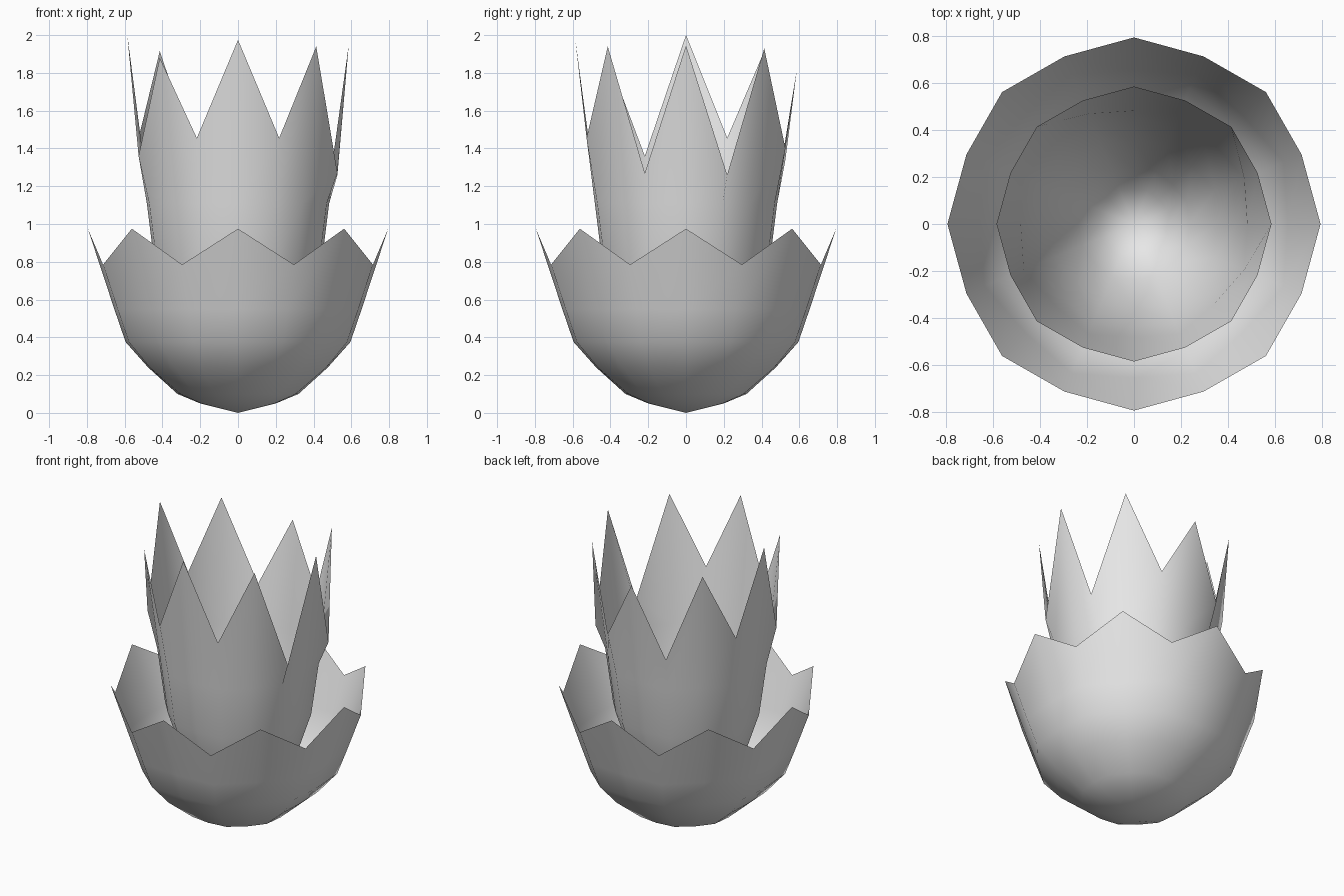
import bpy
import bmesh
import math

cube = bpy.data.objects.get("Cube")
if cube:
    bpy.data.objects.remove(cube, do_unlink=True)

grey = bpy.data.materials.new("soft_grey")
grey.use_nodes = True
grey.diffuse_color = (0.8, 0.8, 0.8, 1)
grey.node_tree.nodes["Principled BSDF"].inputs["Base Color"].default_value = (0.8, 0.8, 0.8, 1)

# Cup profile (radius, height) below petal tips and below the notches
TIP_PROFILE = [(0.20, 0.05), (0.32, 0.10), (0.475, 0.24), (0.595, 0.375), (0.655, 0.55)]
NOTCH_PROFILE = [(0.21, 0.05), (0.33, 0.10), (0.505, 0.24), (0.625, 0.375), (0.69, 0.55)]
TIP_RADIUS, NOTCH_RADIUS = 0.795, 0.773


def petal_cup(name, wide, tall, base, tips, notches):
    """Open sheet cup whose rim alternates between petal tips and notches."""
    bm = bmesh.new()
    bottom = bm.verts.new((0, 0, base))
    columns = []
    for i in range(16):
        if i % 2 == 0:
            points, rim = TIP_PROFILE, (TIP_RADIUS, tips[i // 2])
        else:
            points, rim = NOTCH_PROFILE, (NOTCH_RADIUS, notches[i // 2])
        points = [(r, base + z * tall) for r, z in points] + [rim]
        a = math.tau * i / 16
        columns.append([bm.verts.new((r * wide * math.cos(a), r * wide * math.sin(a), z))
                        for r, z in points])
    for i, here in enumerate(columns):
        there = columns[(i + 1) % 16]
        bm.faces.new((bottom, there[0], here[0]))
        for k in range(len(here) - 1):
            bm.faces.new((here[k], there[k], there[k + 1], here[k + 1]))
    for face in bm.faces:
        face.smooth = True
    mesh = bpy.data.meshes.new(name)
    bm.to_mesh(mesh)
    bm.free()
    mesh.materials.append(grey)
    obj = bpy.data.objects.new(name, mesh)
    bpy.context.collection.objects.link(obj)
    return obj


# Wide, low outer cup with even petals
petal_cup("outer_petals", 1.0, 1.0, 0.0, [0.975] * 8, [0.785] * 8)

# Tall, narrow inner cup with uneven petals, counted from +x towards +y
petal_cup("inner_petals", 0.737, 2.0, 0.01,
          [1.945, 1.93, 1.81, 1.915, 2.0, 1.88, 1.975, 1.94],
          [1.26, 1.40, 1.34, 1.455, 1.36, 1.455, 1.455, 1.27])
